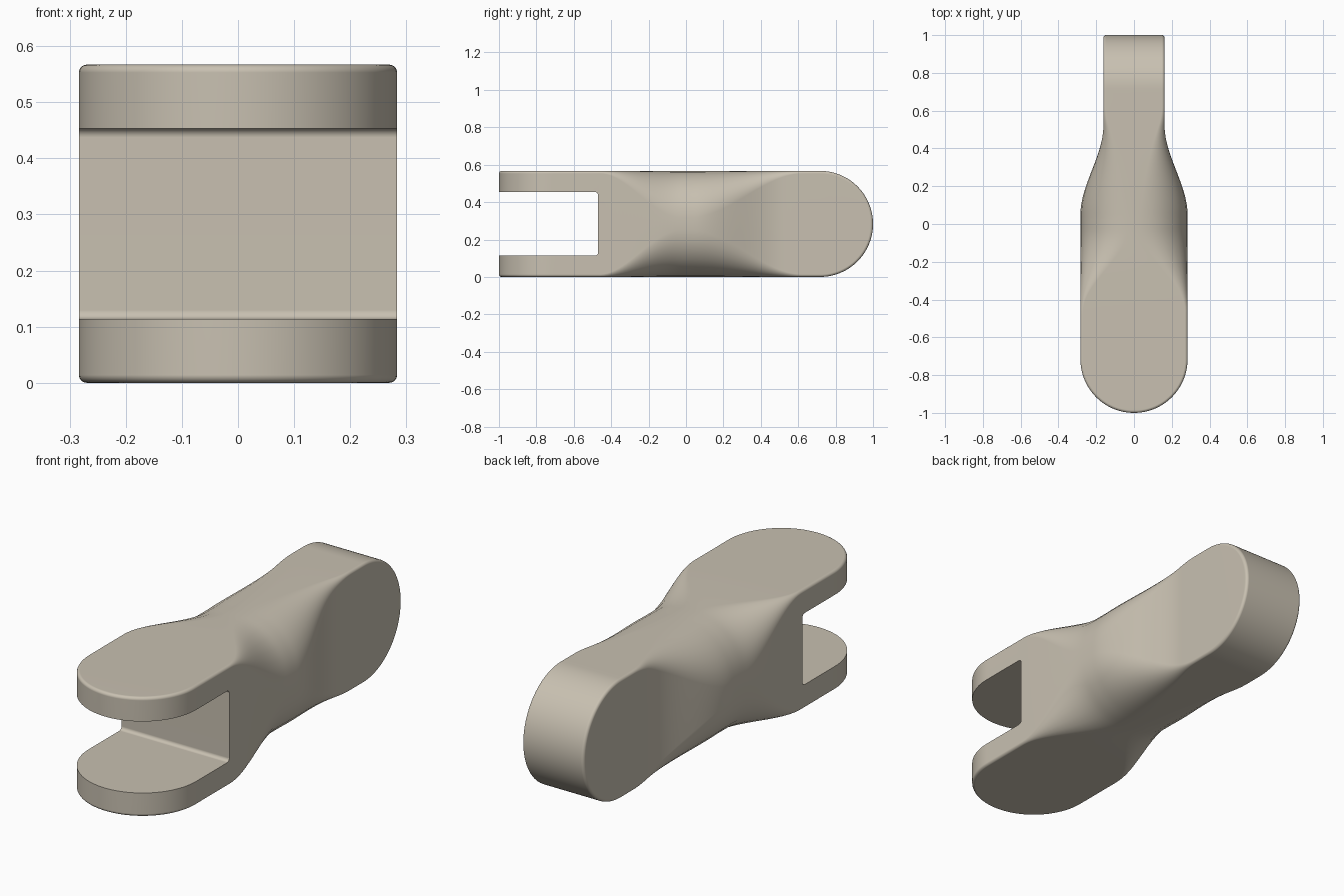
import bpy, bmesh, math

if "Cube" in bpy.data.objects:
    bpy.data.objects.remove(bpy.data.objects["Cube"])

R = 0.2835          # half height, half fork width, end radius
C = 1 - R           # centre of each rounded end
TONGUE = 0.162      # half width of tongue
EDGE = 0.014        # small edge rounding
N = 7               # steps per section corner


def smooth(a, b, y):
    t = min(1, max(0, (y - a) / (b - a)))
    return t * t * (3 - 2 * t)


def section(y):
    """Rounded rectangle: square at the fork, near-round mid body, narrow tongue."""
    w = R - (R - TONGUE) * smooth(0.05, 0.52, y)
    r = EDGE + 0.235 * smooth(-0.46, -0.03, y) * (1 - smooth(0.03, 0.62, y))
    r = min(r, w)
    pts = []
    for q, (sx, sz) in enumerate([(1, 1), (-1, 1), (-1, -1), (1, -1)]):
        for k in range(N + 1):
            a = math.pi / 2 * (q + k / N)
            pts.append((sx * (w - r) + r * math.cos(a), sz * (R - r) + r * math.sin(a)))
    return pts


# Lofted body: fork end rounds in plan, tongue end rounds in side view
rings = []
STEPS = 28
for i in range(STEPS, 0, -1):
    a = math.pi / 2 * i / STEPS
    rings.append([(x * math.cos(a), -C - abs(x) * math.sin(a), z) for x, z in section(-C)])
M = 72
for i in range(M + 1):
    y = -C + 2 * C * i / M
    rings.append([(x, y, z) for x, z in section(y)])
for i in range(1, STEPS + 1):
    a = math.pi / 2 * i / STEPS
    rings.append([(x, C + abs(z) * math.sin(a), z * math.cos(a)) for x, z in section(C)])

bm = bmesh.new()
vr = [[bm.verts.new((x, y, z + R)) for x, y, z in ring] for ring in rings]
for a, b in zip(vr, vr[1:]):
    n = len(a)
    for k in range(n):
        bm.faces.new((a[k], a[(k + 1) % n], b[(k + 1) % n], b[k]))
bmesh.ops.remove_doubles(bm, verts=bm.verts, dist=1e-5)
bmesh.ops.recalc_face_normals(bm, faces=bm.faces)
mesh = bpy.data.meshes.new("link_body")
bm.to_mesh(mesh)
bm.free()
body = bpy.data.objects.new("link_body", mesh)
bpy.context.collection.objects.link(body)

mat = bpy.data.materials.new("warm beige")
mat.diffuse_color = (0.58, 0.53, 0.44, 1)
mat.use_nodes = True
mat.node_tree.nodes["Principled BSDF"].inputs["Base Color"].default_value = mat.diffuse_color
mesh.materials.append(mat)

# Slot cutter with rounded inner edges
bm = bmesh.new()
bmesh.ops.create_cube(bm, size=1)
for v in bm.verts:
    v.co = (v.co.x * 0.8, -0.47 if v.co.y > 0 else -1.2, R + v.co.z * 0.34)
edges = [e for e in bm.edges if all(v.co.y > -0.5 for v in e.verts)
         and abs(e.verts[0].co.z - e.verts[1].co.z) < 0.01]
bmesh.ops.bevel(bm, geom=edges, offset=0.016, segments=5, profile=0.5, affect='EDGES')
bmesh.ops.recalc_face_normals(bm, faces=bm.faces)
cm = bpy.data.meshes.new("slot_cutter")
bm.to_mesh(cm)
bm.free()
cm.materials.append(mat)
cutter = bpy.data.objects.new("slot_cutter", cm)
bpy.context.collection.objects.link(cutter)
cutter.hide_render = True

cut = body.modifiers.new("slot", 'BOOLEAN')
cut.operation = 'DIFFERENCE'
cut.solver = 'EXACT'
cut.object = cutter
bpy.context.view_layer.objects.active = body
body.select_set(True)
bpy.ops.object.modifier_apply(modifier="slot")
bpy.data.objects.remove(cutter)

# Smooth shading with crisp slot edges
bpy.ops.object.shade_smooth_by_angle(angle=math.radians(35))
wn = body.modifiers.new("normals", 'WEIGHTED_NORMAL')
wn.keep_sharp = True
